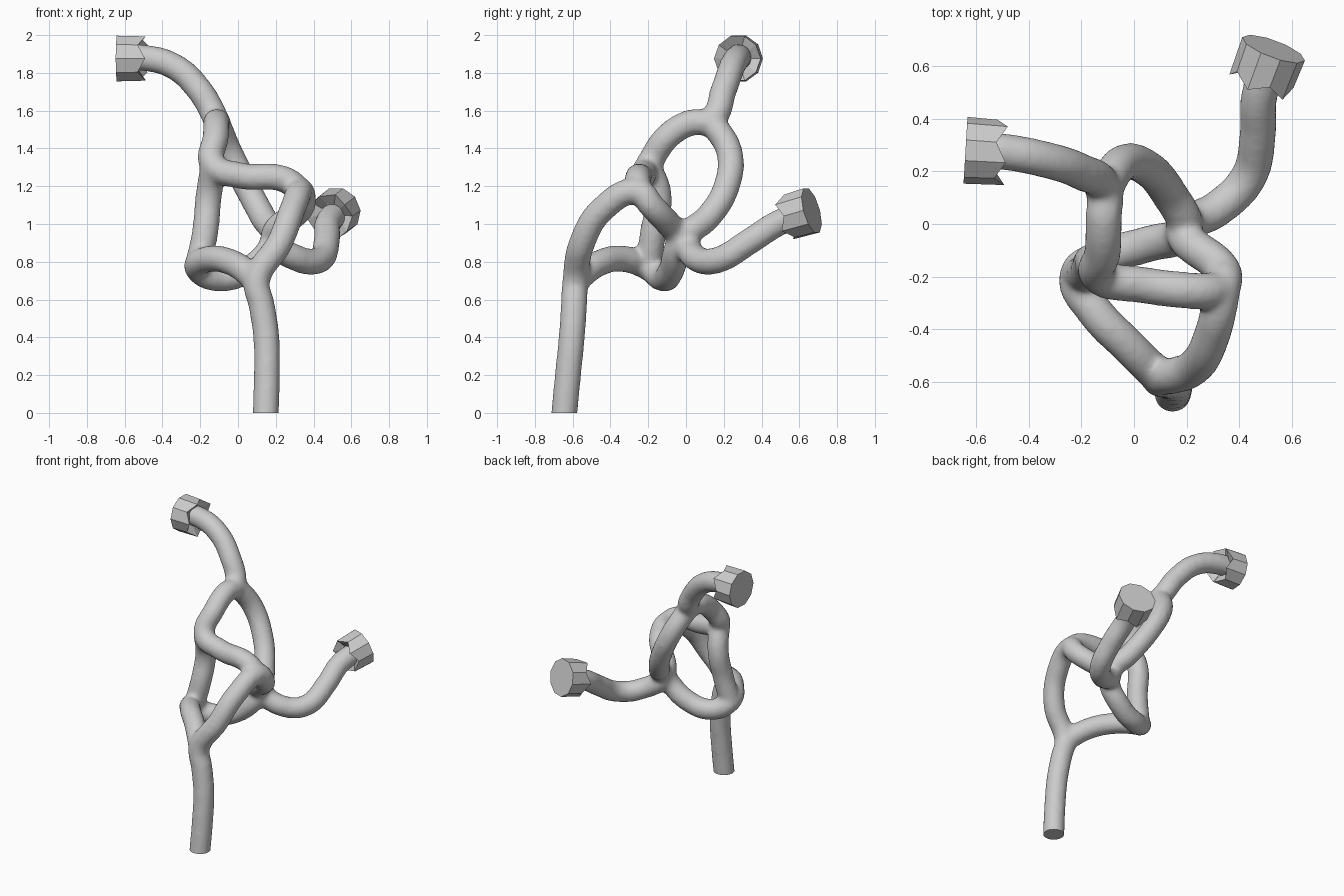
import bpy, bmesh, math
from mathutils import Vector

if "Cube" in bpy.data.objects:
    bpy.data.objects.remove(bpy.data.objects["Cube"])

# shared branch nodes
FORK = (0.10, -0.585, 0.70)
RIGHT = (0.335, -0.25, 1.17)
LEFT = (-0.215, -0.20, 0.77)
BACK = (0.19, -0.02, 0.92)
UPPER = (-0.13, -0.20, 1.31)
TOP = (-0.115, 0.13, 1.55)

paths = [
    # stem, right side strand, back node, right flower stalk
    [(0.145, -0.65, -0.06), (0.153, -0.625, 0.2), (0.15, -0.605, 0.40), (0.125, -0.593, 0.57), FORK,
     (0.22, -0.55, 0.90), (0.29, -0.44, 1.08), RIGHT, (0.34, -0.185, 1.10), BACK,
     (0.32, 0.06, 0.815), (0.43, 0.17, 0.81), (0.47, 0.34, 0.91), (0.475, 0.48, 1.00),
     (0.51, 0.60, 1.05)],
    # left strand, low crossing, back loop
    [FORK, (-0.02, -0.465, 0.79), (-0.15, -0.33, 0.815), LEFT, (-0.13, -0.13, 0.715),
     (0.04, -0.08, 0.75), BACK, (0.13, 0.12, 1.04), (0.045, 0.215, 1.2),
     (-0.045, 0.23, 1.38), TOP],
    # front crossing, upper arch, top flower stalk
    [RIGHT, (0.25, -0.255, 1.235), (0.02, -0.23, 1.255), UPPER, (-0.118, -0.10, 1.46),
     (-0.115, 0.02, 1.535), TOP, (-0.205, 0.20, 1.71), (-0.34, 0.245, 1.835),
     (-0.50, 0.275, 1.88), (-0.60, 0.28, 1.88)],
    # left upright
    [LEFT, (-0.175, -0.175, 0.95), (-0.155, -0.145, 1.15), UPPER],
]

# knotted vine: tubes fused into one skin
cu = bpy.data.curves.new("vine_paths", 'CURVE')
cu.dimensions = '3D'
cu.bevel_depth = 0.071
cu.bevel_resolution = 4
cu.use_fill_caps = True
for pts in paths:
    s = cu.splines.new('BEZIER')
    s.bezier_points.add(len(pts) - 1)
    for bp, p in zip(s.bezier_points, pts):
        bp.co = p
        bp.handle_left_type = bp.handle_right_type = 'AUTO'
tmp = bpy.data.objects.new("vine_paths", cu)
bpy.context.collection.objects.link(tmp)
bpy.context.view_layer.update()
dg = bpy.context.evaluated_depsgraph_get()
raw = bpy.data.meshes.new_from_object(tmp.evaluated_get(dg))
bpy.data.objects.remove(tmp)

vine = bpy.data.objects.new("vine", raw)
bpy.context.collection.objects.link(vine)
rm = vine.modifiers.new("fuse", 'REMESH')
rm.mode = 'VOXEL'
rm.voxel_size = 0.014
sm = vine.modifiers.new("soften", 'SMOOTH')
sm.factor = 0.5
sm.iterations = 10
bpy.context.view_layer.update()
dg = bpy.context.evaluated_depsgraph_get()
vine_mesh = bpy.data.meshes.new_from_object(vine.evaluated_get(dg))
vine.modifiers.clear()
vine.data = vine_mesh

# flat cut at the foot
bm = bmesh.new()
bm.from_mesh(vine_mesh)
bmesh.ops.bisect_plane(bm, geom=bm.verts[:] + bm.edges[:] + bm.faces[:],
                       plane_co=(0, 0, 0), plane_no=(0, 0, 1), clear_inner=True)
bmesh.ops.holes_fill(bm, edges=[e for e in bm.edges if e.is_boundary])
bm.to_mesh(vine_mesh)
bm.free()
bpy.context.view_layer.objects.active = vine
vine.select_set(True)
bpy.ops.object.shade_smooth_by_angle(angle=math.radians(50))


def flower(name, cap, axis, n=10):
    """Flat-ended cup whose zigzag rim faces back along the stalk."""
    bm = bmesh.new()

    def ring(r, depths):
        return [bm.verts.new((r * math.cos(math.tau * i / n), r * math.sin(math.tau * i / n),
                              -depths[i % 2])) for i in range(n)]
    rings = [ring(0.127, (0, 0)), ring(0.123, (0.155, 0.115)), ring(0.062, (0.10, 0.10))]
    bm.faces.new(rings[0])
    for a, b in zip(rings, rings[1:]):
        for i in range(n):
            j = (i + 1) % n
            bm.faces.new((a[i], b[i], b[j], a[j]))
    bm.faces.new(rings[-1][::-1])
    bmesh.ops.recalc_face_normals(bm, faces=bm.faces[:])
    me = bpy.data.meshes.new(name)
    bm.to_mesh(me)
    bm.free()
    ob = bpy.data.objects.new(name, me)
    ob.location = cap
    ob.rotation_mode = 'QUATERNION'
    ob.rotation_quaternion = Vector(axis).to_track_quat('Z', 'Y')
    bpy.context.collection.objects.link(ob)


# flowers
flower("top_flower", (-0.64, 0.28, 1.876), (-1, 0.06, 0))
flower("right_flower", (0.53, 0.665, 1.072), (0.33, 0.88, 0.25))
